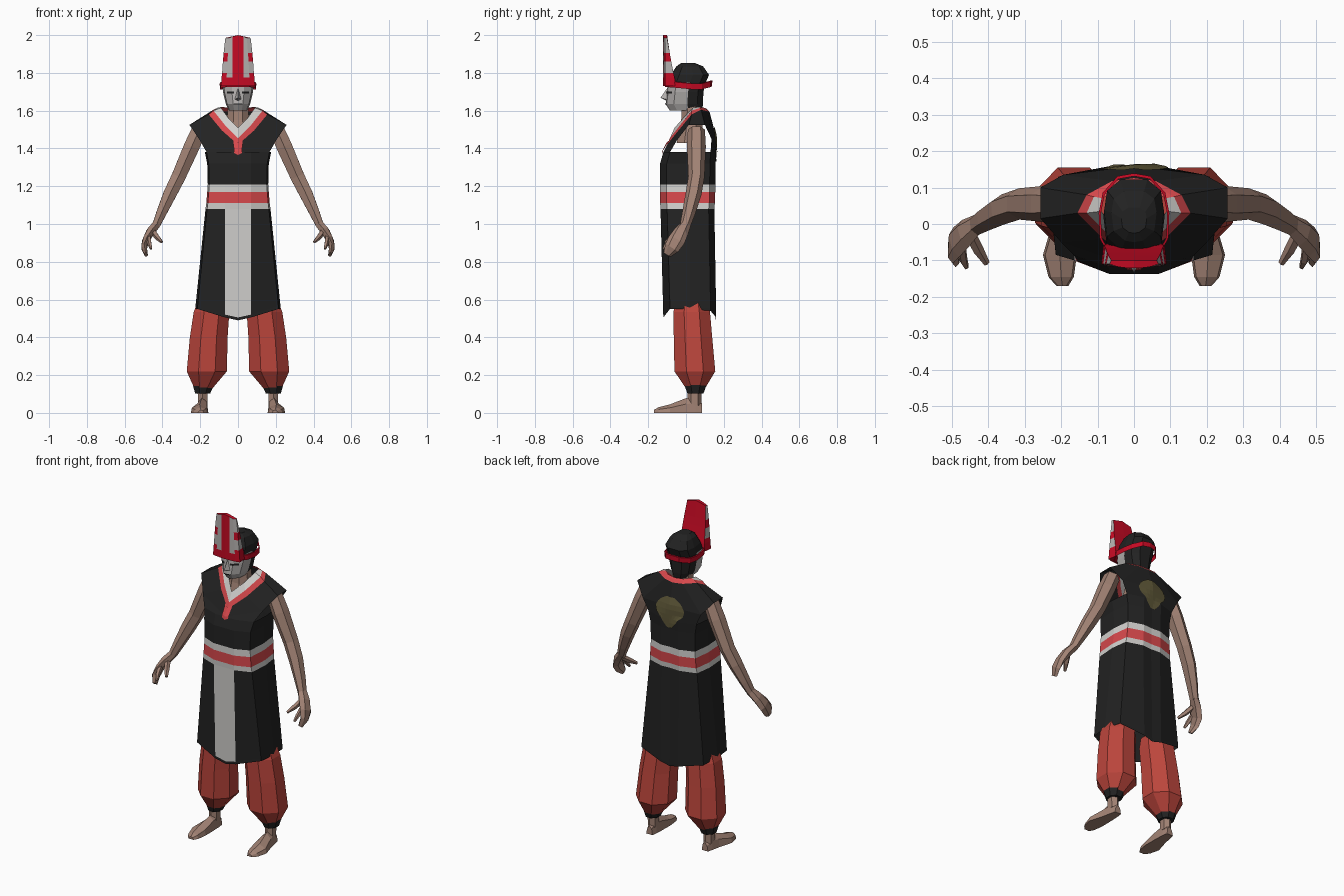
import bpy, bmesh, math
from mathutils import Vector

cube = bpy.data.objects.get("Cube")
if cube:
    bpy.data.objects.remove(cube, do_unlink=True)


def material(name, *rgb):
    m = bpy.data.materials.new(name)
    m.use_nodes = True
    m.diffuse_color = (*rgb, 1)
    m.node_tree.nodes["Principled BSDF"].inputs["Base Color"].default_value = (*rgb, 1)
    return m


BLACK = material("black cloth", .016, .016, .016)
WHITE = material("white cloth", .64, .63, .61)
SASH = material("sash red", .68, .065, .072)
TROUSER = material("trouser red", .50, .06, .045)
SCARLET = material("scarlet", .56, .003, .017)
SKIN = material("skin", .36, .225, .175)
PALE = material("pale paint", .46, .44, .43)
OLIVE = material("olive emblem", .115, .098, .04)


def build(name, faces, mats, mirror=True, fix=False):
    """Mesh from (points, material index) faces, welded and mirrored across x."""
    bm = bmesh.new()
    for pts, mi in faces:
        bm.faces.new([bm.verts.new(p) for p in pts]).material_index = mi
    bmesh.ops.remove_doubles(bm, verts=bm.verts, dist=1e-5)
    if fix:
        bmesh.ops.recalc_face_normals(bm, faces=bm.faces)
    me = bpy.data.meshes.new(name)
    bm.to_mesh(me)
    bm.free()
    for m in mats:
        me.materials.append(m)
    ob = bpy.data.objects.new(name, me)
    bpy.context.collection.objects.link(ob)
    if mirror:
        mod = ob.modifiers.new("mirror", 'MIRROR')
        mod.merge_threshold = 1e-4
    return ob


def strip(rows, rule=lambda r, c: 0, closed=False):
    """Faces between successive rows of points."""
    out = []
    for r, (a, b) in enumerate(zip(rows, rows[1:])):
        n = len(a)
        for c in range(n if closed else n - 1):
            d = (c + 1) % n
            out.append(((a[c], a[d], b[d], b[c]), rule(r, c)))
    return out


def solid(name, rows, mat, mirror=True):
    faces = strip(rows, closed=True) + [(rows[0][::-1], 0), (rows[-1], 0)]
    return build(name, faces, [mat], mirror, fix=True)


def tube(name, path, mat, n=6, level=False, mirror=True):
    """Tapered limb; path entries are x, y, z, half width, half depth."""
    pts = [Vector(p[:3]) for p in path]
    rows = []
    for i, p in enumerate(path):
        u, v = Vector((1, 0, 0)), Vector((0, 1, 0))
        if not level:
            t = (pts[min(i + 1, len(pts) - 1)] - pts[max(i - 1, 0)]).normalized()
            u = v.cross(t).normalized()
            v = t.cross(u)
        angles = [math.tau * (k + .5) / n for k in range(n)]
        rows.append([pts[i] + u * p[3] * math.cos(a) + v * p[4] * math.sin(a) for a in angles])
    return solid(name, rows, mat, mirror)


# Tunic: body rings from hem to armpit, then yoke and collar
def tunic_ring(z, w, f, b, drop=(0,) * 7):
    xy = [(0, f), (.068, f), (w * .95, f + .035), (w, .02), (w * .92, b - .03), (.06, b), (0, b - .004)]
    return [(x, y, z + d) for (x, y), d in zip(xy, drop)]


hem = (-.06, -.045, 0, 0, -.01, -.045, -.06)
panel_end = (-.045, -.03, .015, .015, .005, -.03, -.045)
rings = [tunic_ring(.55, .226, -.12, .16, hem), tunic_ring(.55, .225, -.12, .16, panel_end),
         tunic_ring(1.08, .172, -.135, .15), tunic_ring(1.11, .168, -.137, .153),
         tunic_ring(1.17, .163, -.137, .155), tunic_ring(1.21, .16, -.137, .155),
         tunic_ring(1.32, .163, -.137, .157), tunic_ring(1.38, .175, -.12, .16)]


def tunic_rule(r, c):
    if r == 1 and c == 0:
        return 1
    return {2: 1, 3: 2, 4: 1}.get(r, 0)


yoke = [(0, -.12, 1.38), (.2, -.05, 1.44), (.257, .015, 1.525), (.257, .1, 1.525), (.195, .135, 1.45), (0, .159, 1.46)]
red_edge = [(0, -.1, 1.42), (.085, -.04, 1.495), (.155, .03, 1.58), (.13, .08, 1.605), (.06, .118, 1.595), (0, .126, 1.59)]
white_edge = [(0, -.085, 1.455), (.07, -.03, 1.525), (.13, .03, 1.6), (.11, .075, 1.615), (.055, .108, 1.608), (0, .115, 1.605)]
neck_edge = [(0, -.06, 1.51), (.05, -.015, 1.56), (.09, .035, 1.615), (.085, .07, 1.62), (.05, .098, 1.615), (0, .105, 1.612)]
top = rings[-1]
faces = strip(rings, tunic_rule)
faces += strip([yoke, red_edge, white_edge, neck_edge],
               lambda r, c: 0 if r == 0 else 2 if r == 1 or c > 2 else 1)
faces += [((top[0], top[1], top[2], yoke[1]), 0),
          ((top[4], top[5], top[6], yoke[5], yoke[4]), 0)]
tunic = build("tunic", faces, [BLACK, WHITE, SASH])

# Collar tail on the chest
build("collar_tail", strip([[(0, -.128, 1.365), (.02, -.126, 1.375)], [(0, -.126, 1.385), (.022, -.121, 1.39)],
                            [(0, -.104, 1.43), (.024, -.086, 1.445)]]), [SASH])

# Irregular emblem laid against the back of the tunic
outline = [(1.33, .015), (1.36, .04), (1.385, .055), (1.41, .085), (1.44, .095), (1.47, .08), (1.49, .06), (1.51, .025)]
emblem = build("back_emblem", strip([[(w * k / 4, .17, z) for k in (4, 3, 2, 1, 0)] for z, w in outline]), [OLIVE])
wrap = emblem.modifiers.new("wrap", 'SHRINKWRAP')
wrap.target = tunic
wrap.wrap_method = 'PROJECT'
wrap.use_project_x = wrap.use_project_z = False
wrap.use_project_y = True
wrap.use_positive_direction = False
wrap.use_negative_direction = True
wrap.wrap_mode = 'ABOVE_SURFACE'
wrap.offset = .006

# Neck and head
tube("neck", [(0, .02, 1.43, .085, .075), (0, .03, 1.55, .064, .06), (0, .03, 1.64, .056, .055)],
     SKIN, 8, True, False)


def head_ring(z, w, f, b):
    shape = [(0, 0), (.4, .03), (.9, .22), (1, .58), (.9, .85), (.45, 1), (0, 1)]
    return [(w * x, f + (b - f) * t, z) for x, t in shape]


skull = [head_ring(*p) for p in [(1.60, .048, -.085, .085), (1.635, .064, -.108, .09), (1.70, .08, -.1, .092),
                                 (1.75, .084, -.095, .105), (1.79, .082, -.08, .122),
                                 (1.835, .062, -.05, .09), (1.853, .035, -.025, .045)]]
head_faces = strip(skull, lambda r, c: 0 if r < 3 and c < 3 else 1)
head_faces += [(skull[-1], 1), (skull[0][::-1], 0)]
build("head", head_faces, [PALE, BLACK])

bridge, tip, base, wing = (0, -.099, 1.72), (0, -.135, 1.668), (0, -.102, 1.652), (.02, -.096, 1.658)
build("nose", [((bridge, tip, wing), 0), ((tip, base, wing), 0)], [PALE])
build("eyes", strip([[(.02, -.103, z), (.033, -.1, z), (.058, -.073, z)] for z in (1.69, 1.702)]), [BLACK])
build("mouth", strip([[(0, -.112, z), (.022, -.108, z)] for z in (1.632, 1.638)]), [BLACK])

# Headband
loop = [(0, -.11, 0), (.06, -.1, 0), (.093, -.04, -.005), (.096, .03, -.012), (.085, .085, -.012), (.045, .13, 0), (0, .138, .004)]
band = [[(x * s, y * s, z + dz) for x, y, dz in loop] for z, s in ((1.725, 1), (1.755, 1.01), (1.757, .95))]
build("headband", strip(band), [SCARLET])


# Tall tapered crest standing on the brow
def crest_ring(z, w, back, mid=0):
    return [(0, -.121, z + mid), (.028, -.12, z + mid / 2), (w * .7, -.117, z), (w, -.11, z), (w * .93, back, z), (0, back, z + mid)]


crest = [crest_ring(1.73, .09, -.055), crest_ring(1.775, .087, -.06), crest_ring(1.80, .084, -.066),
         crest_ring(1.86, .08, -.078), crest_ring(1.905, .076, -.086), crest_ring(1.985, .067, -.1, .015)]


def crest_rule(r, c):
    if c in (0, 4) or r == 0:
        return 0
    if c == 1:
        return 1
    return 0 if r in (1, 3) else 1


build("crest", strip(crest, crest_rule) + [(crest[-1], 0), (crest[0][::-1], 0)], [SCARLET, PALE])

# Arms and hands
tube("arm", [(.205, .055, 1.5, .045, .045), (.245, .055, 1.41, .048, .05), (.315, .055, 1.25, .043, .043),
             (.36, .04, 1.16, .04, .042), (.405, .015, 1.06, .031, .035), (.435, -.005, .99, .023, .028)], SKIN)
tube("palm", [(.43, 0, 1, .024, .028), (.462, -.025, .96, .026, .04), (.488, -.05, .915, .02, .046),
              (.497, -.075, .875, .016, .04), (.487, -.1, .838, .01, .022)], SKIN)
tube("thumb", [(.452, -.025, .965, .016, .018), (.428, -.07, .93, .015, .016), (.404, -.108, .905, .008, .009)], SKIN, 5)
tube("forefinger", [(.475, -.06, .935, .014, .016), (.468, -.1, .895, .012, .013), (.46, -.118, .868, .007, .008)], SKIN, 5)

# Trousers with ankle cuffs
tube("trouser_leg", [(.13, .03, .6, .085, .085), (.14, .03, .535, .102, .105), (.155, .037, .4, .108, .11),
                     (.165, .047, .22, .115, .117), (.183, .05, .13, .052, .055)], TROUSER, 8, True)
tube("ankle_cuff", [(.183, .05, .147, .061, .063), (.187, .05, .103, .043, .046)], BLACK, 8, True)

# Bare feet
tube("ankle", [(.188, .045, .13, .03, .036), (.187, .045, .04, .028, .036)], SKIN, 6, True)
foot = [(.085, .165, .207, .05), (.05, .16, .215, .085), (0, .158, .225, .078),
        (-.085, .157, .25, .045), (-.145, .165, .235, .03), (-.17, .18, .213, .016)]
solid("foot", [[(a, y, 0), (b, y, 0), (b - .006, y, h * .6), ((a + b) / 2, y, h), (a + .006, y, h * .7)]
               for y, a, b, h in foot], SKIN)
